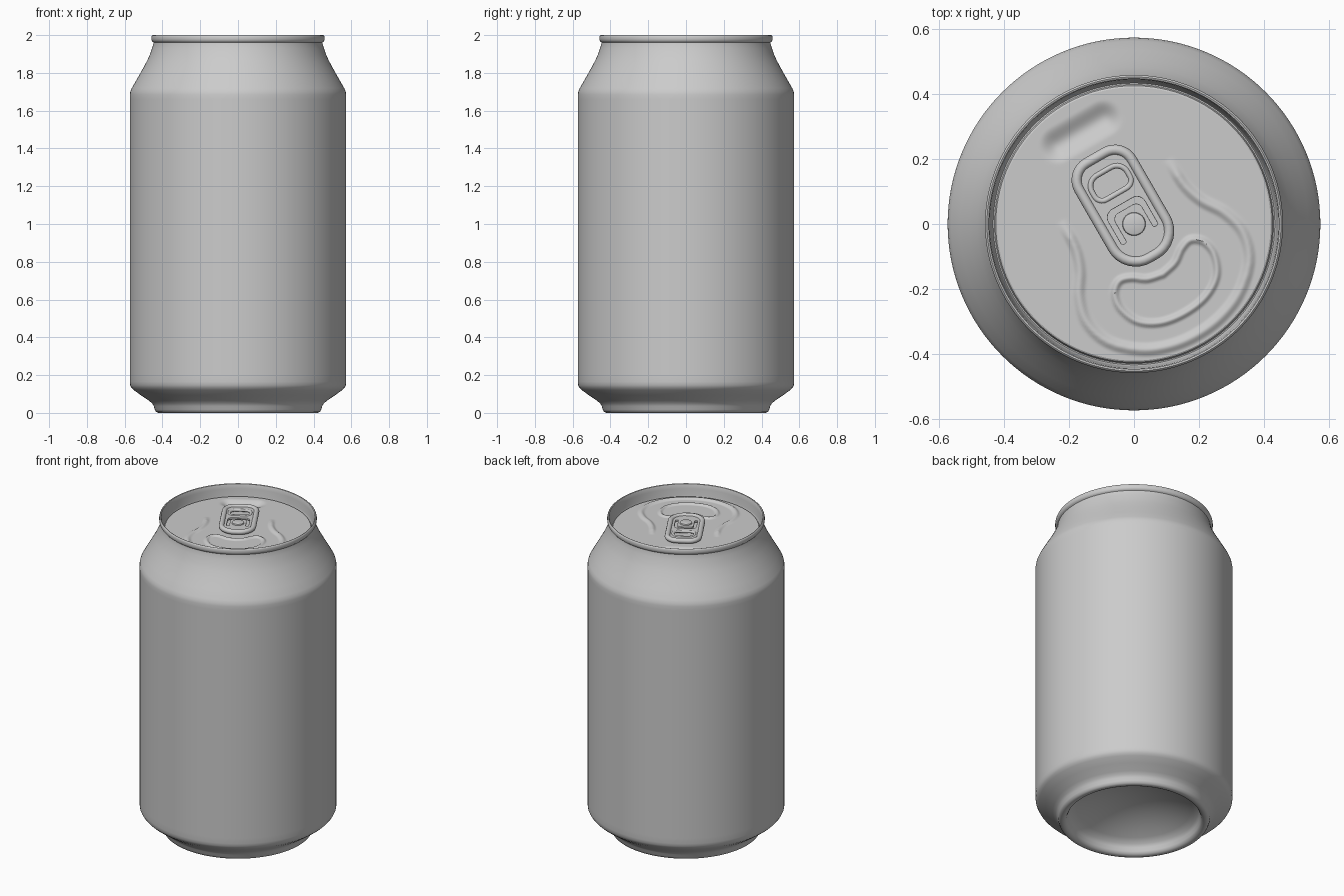
import bpy, math
from mathutils import Vector, Matrix
from mathutils.kdtree import KDTree

if "Cube" in bpy.data.objects:
    bpy.data.objects.remove(bpy.data.objects["Cube"])

TILT = math.radians(30)      # the opening and tab are turned on the lid
PANEL = 1.93                 # lid panel height


def smooth(obj, angle=40):
    bpy.ops.object.select_all(action='DESELECT')
    obj.select_set(True)
    bpy.context.view_layer.objects.active = obj
    bpy.ops.object.shade_smooth_by_angle(angle=math.radians(angle))


def lathe(name, profile, segs, height=None):
    """Revolve (r, z) points; height(x, y) optionally embosses the surface."""
    import bmesh
    bm = bmesh.new()
    rings = []
    for r, z in profile:
        ring = []
        for i in range(segs):
            a = 2 * math.pi * i / segs
            x, y = r * math.cos(a), r * math.sin(a)
            ring.append(bm.verts.new((x, y, z + (height(x, y) if height else 0))))
        rings.append(ring)
    for lo, hi in zip(rings, rings[1:]):
        for i in range(segs):
            k = (i + 1) % segs
            bm.faces.new((lo[i], lo[k], hi[k], hi[i]))
    bmesh.ops.remove_doubles(bm, verts=bm.verts, dist=1e-5)
    me = bpy.data.meshes.new(name)
    bm.to_mesh(me)
    bm.free()
    obj = bpy.data.objects.new(name, me)
    bpy.context.collection.objects.link(obj)
    smooth(obj)
    return obj


def spline_points(pts, n=14):
    """Catmull-Rom curve through 2D points."""
    p = [Vector(q) for q in pts]
    p = [2 * p[0] - p[1]] + p + [2 * p[-1] - p[-2]]
    out = []
    for a, b, c, d in zip(p, p[1:], p[2:], p[3:]):
        for i in range(n):
            t = i / n
            out.append(0.5 * (2 * b + (c - a) * t + (2 * a - 5 * b + 4 * c - d) * t * t
                              + (3 * b - a - 3 * c + d) * t ** 3))
    return out + [p[-2]]


def mirrored(half):
    """Complete a half path (ending on u = 0) across the tab axis."""
    return half + [(-u, v) for u, v in reversed(half[:-1])]


def tree(points):
    kd = KDTree(len(points))
    for i, q in enumerate(points):
        kd.insert((q.x, q.y, 0), i)
    kd.balance()
    return kd


def round_poly(corners, n=8):
    """Polygon of (u, v, radius) with rounded corners."""
    out = []
    for i, (u, v, r) in enumerate(corners):
        p = Vector((u, v))
        a = p + (Vector(corners[i - 1][:2]) - p).normalized() * r
        b = p + (Vector(corners[(i + 1) % len(corners)][:2]) - p).normalized() * r
        for k in range(n + 1):
            t = k / n
            # blend of quadratic and corner gives a near-circular arc
            w = 0.7071
            den = (1 - t) ** 2 + 2 * w * t * (1 - t) + t * t
            out.append((a * (1 - t) ** 2 + p * 2 * w * t * (1 - t) + b * t * t) / den)
    return out


def rounded_box(hw, v0, v1, r0, r1):
    return round_poly([(-hw, v0, r0), (hw, v0, r0), (hw, v1, r1), (-hw, v1, r1)])


def curve_part(name, outlines, z, flat, bevel, extrude=0.0):
    """Filled plate (flat) or round tube following closed outlines, as mesh."""
    cu = bpy.data.curves.new(name, 'CURVE')
    cu.dimensions = '2D' if flat else '3D'
    cu.fill_mode = 'BOTH' if flat else 'FULL'
    cu.extrude, cu.bevel_depth, cu.bevel_resolution = extrude, bevel, 3
    for pts in outlines:
        s = cu.splines.new('POLY')
        s.points.add(len(pts) - 1)
        for sp, q in zip(s.points, pts):
            sp.co = (q.x, q.y, 0, 1)
        s.use_cyclic_u = True
    tmp = bpy.data.objects.new(name + "_curve", cu)
    bpy.context.collection.objects.link(tmp)
    bpy.context.view_layer.update()
    me = bpy.data.meshes.new_from_object(tmp.evaluated_get(bpy.context.evaluated_depsgraph_get()))
    bpy.data.objects.remove(tmp)
    me.transform(Matrix.Translation((0, 0, z)) @ Matrix.Rotation(TILT, 4, 'Z'))
    obj = bpy.data.objects.new(name, me)
    bpy.context.collection.objects.link(obj)
    smooth(obj)
    return obj


# Can body: domed base, foot, wall, neck, rolled rim and lid groove
dome = [(0.37 * i / 10, 0.06 + 0.11 * (1 - (i / 10) ** 2)) for i in range(11)]
body = dome + [
    (0.381, 0.04), (0.387, 0.02), (0.395, 0.006), (0.41, 0.0), (0.422, 0.0),
    (0.434, 0.005), (0.441, 0.018), (0.446, 0.036), (0.455, 0.051), (0.472, 0.065),
    (0.515, 0.094), (0.552, 0.121), (0.564, 0.133), (0.571, 0.147), (0.573, 0.165),
    (0.573, 0.2), (0.573, 1.66), (0.573, 1.685), (0.570, 1.702), (0.562, 1.72),
    (0.535, 1.767), (0.505, 1.82), (0.482, 1.863), (0.466, 1.898), (0.455, 1.93),
    (0.448, 1.952), (0.447, 1.961), (0.452, 1.965), (0.457, 1.971), (0.458, 1.98),
    (0.458, 1.99), (0.456, 1.997), (0.452, 2.0), (0.447, 1.998), (0.444, 1.99),
    (0.442, 1.97), (0.438, 1.93), (0.436, 1.918), (0.433, 1.913), (0.429, 1.914),
    (0.427, 1.92), (0.425, 1.927), (0.42, PANEL)]
lathe("can_body", body, 128)

# Lid panel embossed with two beads and a finger dent
outer_bead = tree(spline_points(mirrored([
    (.19, .12), (.193, .03), (.215, -.04), (.258, -.11), (.277, -.19),
    (.25, -.275), (.175, -.345), (.09, -.381), (0, -.392)])))
mouth_half = [(.0, -.178), (.05, -.166), (.09, -.139), (.127, -.13), (.158, -.155),
              (.166, -.205), (.14, -.265), (.08, -.304), (0, -.316)]
mouth_bead = tree(spline_points(mirrored(mouth_half)))


def bump(d, w):
    return 0.5 + 0.5 * math.cos(math.pi * d / w) if d < w else 0.0


def emboss(x, y):
    u = x * math.cos(TILT) + y * math.sin(TILT)
    v = y * math.cos(TILT) - x * math.sin(TILT)
    fade = min(1, max(0, (0.12 - v) / 0.06))
    h = 0.010 * fade * bump(outer_bead.find((u, v, 0))[2], 0.024)
    h += 0.010 * bump(mouth_bead.find((u, v, 0))[2], 0.017)
    dent = math.hypot(max(abs(u) - 0.08, 0), v - 0.327)
    return h - 0.02 * bump(dent, 0.06)


lathe("lid_panel", [(0.42 * (1 - i / 100), PANEL) for i in range(101)], 256, emboss)

# Pull tab: plate with finger hole and rivet slot, plus rolled edges
outline = rounded_box(0.100, -0.120, 0.242, 0.085, 0.065)
finger_hole = rounded_box(0.060, 0.110, 0.184, 0.025, 0.036)
slot = round_poly([(-.066, -.04, .008), (-.066, .074, .03), (.066, .074, .03), (.066, -.04, .008),
                   (.046, -.04, .008), (.046, .052, .02), (-.046, .052, .02), (-.046, -.04, .008)])
curve_part("tab_plate", [outline, finger_hole, slot], 1.95, True, 0.002, 0.004)
curve_part("tab_rolled_edge", [rounded_box(0.093, -0.113, 0.235, 0.080, 0.060)], 1.951, False, 0.016)
curve_part("tab_finger_ring", [rounded_box(0.063, 0.107, 0.187, 0.027, 0.038)], 1.951, False, 0.009)

# Rivet holding the tab
lathe("rivet", [(0.036, PANEL - 0.002), (0.036, 1.958), (0.034, 1.963), (0.029, 1.965), (0, 1.965)], 48)
